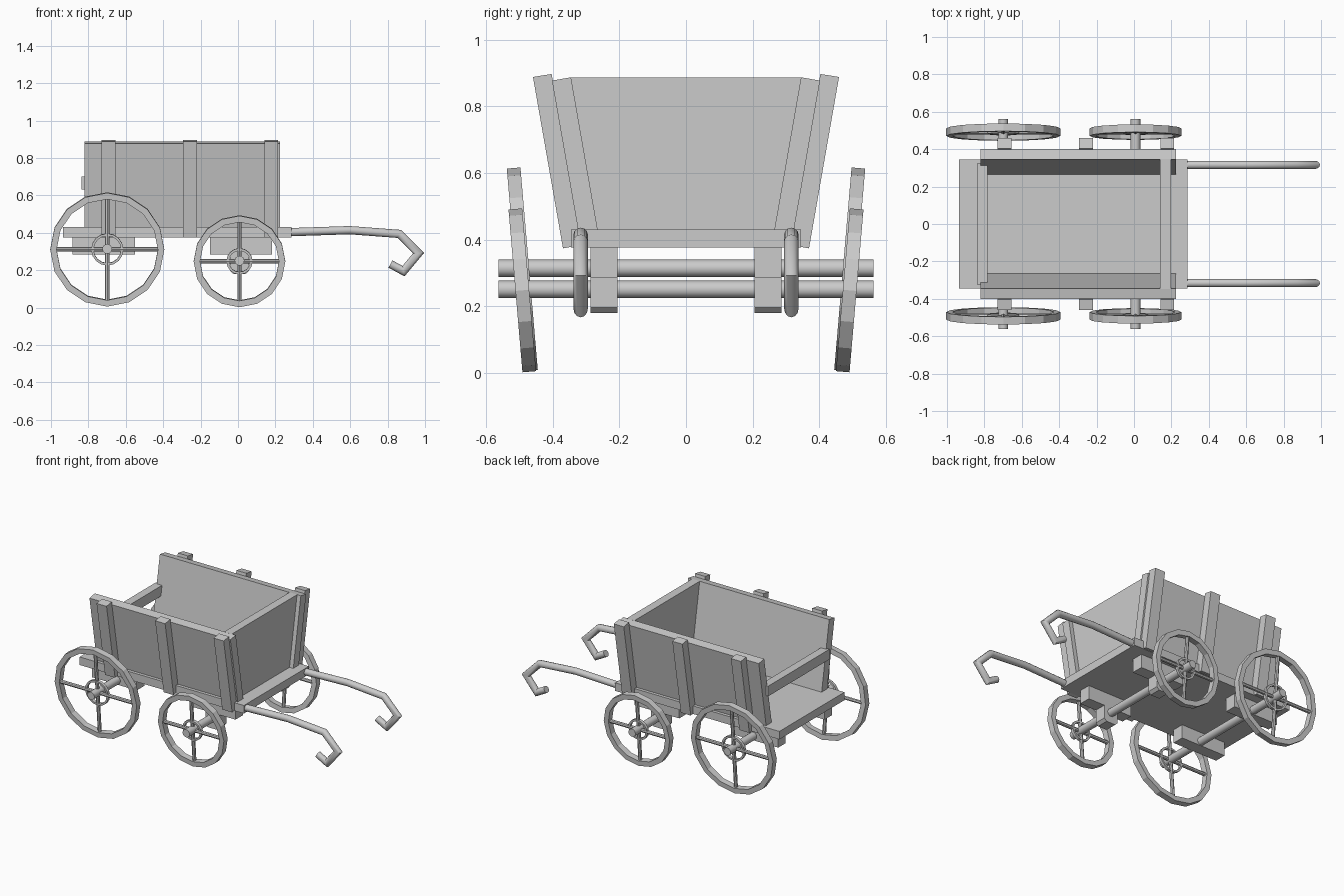
import bpy, bmesh, math
from mathutils import Vector, Matrix

if "Cube" in bpy.data.objects:
    bpy.data.objects.remove(bpy.data.objects["Cube"], do_unlink=True)

GREY = (0.6, 0.6, 0.6, 1)
grey = bpy.data.materials.new("plain grey")
grey.use_nodes = True
grey.diffuse_color = GREY
grey.node_tree.nodes["Principled BSDF"].inputs["Base Color"].default_value = GREY


def finish(name, bm, smooth=False):
    bmesh.ops.recalc_face_normals(bm, faces=bm.faces[:])
    mesh = bpy.data.meshes.new(name)
    bm.to_mesh(mesh)
    bm.free()
    mesh.materials.append(grey)
    ob = bpy.data.objects.new(name, mesh)
    bpy.context.collection.objects.link(ob)
    if smooth:
        bpy.ops.object.select_all(action='DESELECT')
        ob.select_set(True)
        bpy.context.view_layer.objects.active = ob
        bpy.ops.object.shade_smooth_by_angle(angle=math.radians(40))
    return ob


def skin(bm, loops, closed=False):
    """Bridge rings of points; cap both ends unless closed."""
    rings = [[bm.verts.new(p) for p in loop] for loop in loops]
    n = len(rings[0])
    pairs = list(zip(rings, rings[1:])) + ([(rings[-1], rings[0])] if closed else [])
    for a, b in pairs:
        for i in range(n):
            j = (i + 1) % n
            bm.faces.new((a[i], a[j], b[j], b[i]))
    if not closed:
        bm.faces.new(rings[0])
        bm.faces.new(rings[-1])


def prism_x(name, profile, x0, x1):
    """Extrude a (y, z) profile along x."""
    bm = bmesh.new()
    skin(bm, [[(x, y, z) for y, z in profile] for x in (x0, x1)])
    return finish(name, bm)


def box(name, x0, x1, y0, y1, z0, z1):
    return prism_x(name, [(y0, z0), (y1, z0), (y1, z1), (y0, z1)], x0, x1)


def rod(bm, a, b, r, sides=12):
    a, b = Vector(a), Vector(b)
    turn = (b - a).to_track_quat('Z', 'Y').to_matrix().to_4x4()
    bmesh.ops.create_cone(bm, cap_ends=True, segments=sides, radius1=r, radius2=r,
                          depth=(b - a).length,
                          matrix=Matrix.Translation((a + b) / 2) @ turn)


def hoop(bm, outer, inner, width, sides):
    """Flat-sided ring around the y axis."""
    section = [(outer, -width / 2), (outer, width / 2), (inner, width / 2), (inner, -width / 2)]
    angles = [math.tau * i / sides for i in range(sides)]
    skin(bm, [[(r * math.cos(t), y, r * math.sin(t)) for r, y in section] for t in angles], True)


# Bed, front wall and tail rail
box("bed", -0.935, 0.285, -0.345, 0.345, 0.376, 0.43)
prism_x("front_wall", [(-0.268, 0.42), (0.268, 0.42), (0.348, 0.887), (-0.348, 0.887)], 0.14, 0.197)
box("tail_rail", -0.838, -0.783, -0.325, 0.325, 0.632, 0.70)

# Flared sides, posts and blocks under the bed
for side, s in (("left", 1), ("right", -1)):
    prism_x(side + "_wall", [(s * y, z) for y, z in
            ((0.322, 0.42), (0.265, 0.43), (0.345, 0.887), (0.402, 0.877))], -0.822, 0.225)
    for i, x in enumerate((-0.692, -0.257, 0.178)):
        prism_x(f"{side}_post_{i + 1}", [(s * y, z) for y, z in
                ((0.313, 0.384), (0.369, 0.374), (0.459, 0.888), (0.403, 0.897))], x - 0.037, x + 0.037)
    y0, y1 = s * 0.206, s * 0.286
    box(side + "_rear_block", -0.885, -0.552, y0, y1, 0.285, 0.378)
    box(side + "_front_block", -0.15, 0.182, y0, y1, 0.285, 0.378)
    # Axle bearer with chamfered foot
    foot = [(-0.042, 0.29), (-0.042, 0.197), (-0.025, 0.18), (0.042, 0.18), (0.06, 0.197), (0.06, 0.29)]
    bm = bmesh.new()
    skin(bm, [[(x, y, z) for x, z in foot] for y in (y0, y1)])
    finish(side + "_axle_bearer", bm)

# Axles and wheels, leaning outwards at the top
for end, x, z, r, hub in (("rear", -0.699, 0.311, 0.305, 0.086), ("front", 0.008, 0.248, 0.245, 0.07)):
    bm = bmesh.new()
    rod(bm, (x, -0.562, z + 0.003), (x, 0.562, z + 0.003), 0.026, 16)
    finish(end + "_axle", bm, True)
    for side, s in (("left", 1), ("right", -1)):
        bm = bmesh.new()
        hoop(bm, r, r - 0.034, 0.041, 16)
        hoop(bm, hub, hub - 0.013, 0.02, 16)
        reach = r - 0.02
        rod(bm, (-reach, 0, 0), (reach, 0, 0), 0.012, 8)
        rod(bm, (0, 0, -reach), (0, 0, reach), 0.012, 8)
        lean = Matrix.Rotation(-s * math.radians(4.9), 4, 'X')
        bm.transform(Matrix.Translation((x, s * 0.491, z)) @ lean)
        finish(f"{side}_{end}_wheel", bm)

# Hooked pull handles: a round section swept with mitred corners
path = [Vector(p) for p in ((0.27, 0.403), (0.596, 0.414), (0.863, 0.394),
                            (0.965, 0.291), (0.885, 0.195), (0.815, 0.233))]
for side, s in (("left", 1), ("right", -1)):
    loops = []
    for i, p in enumerate(path):
        d0 = (p - path[max(i - 1, 0)]) if i else path[1] - p
        d1 = (path[i + 1] - p) if i + 1 < len(path) else d0
        d0, d1 = d0.normalized(), d1.normalized()
        t = (d0 + d1).normalized()
        normal = Vector((-t.y, t.x)) * 0.022 / t.dot(d0)
        ring = []
        for k in range(12):
            a = math.tau * k / 12
            q = p + normal * math.cos(a)
            ring.append((q.x, s * 0.316 + 0.022 * math.sin(a), q.y))
        loops.append(ring)
    bm = bmesh.new()
    skin(bm, loops)
    finish(side + "_handle", bm, True)
